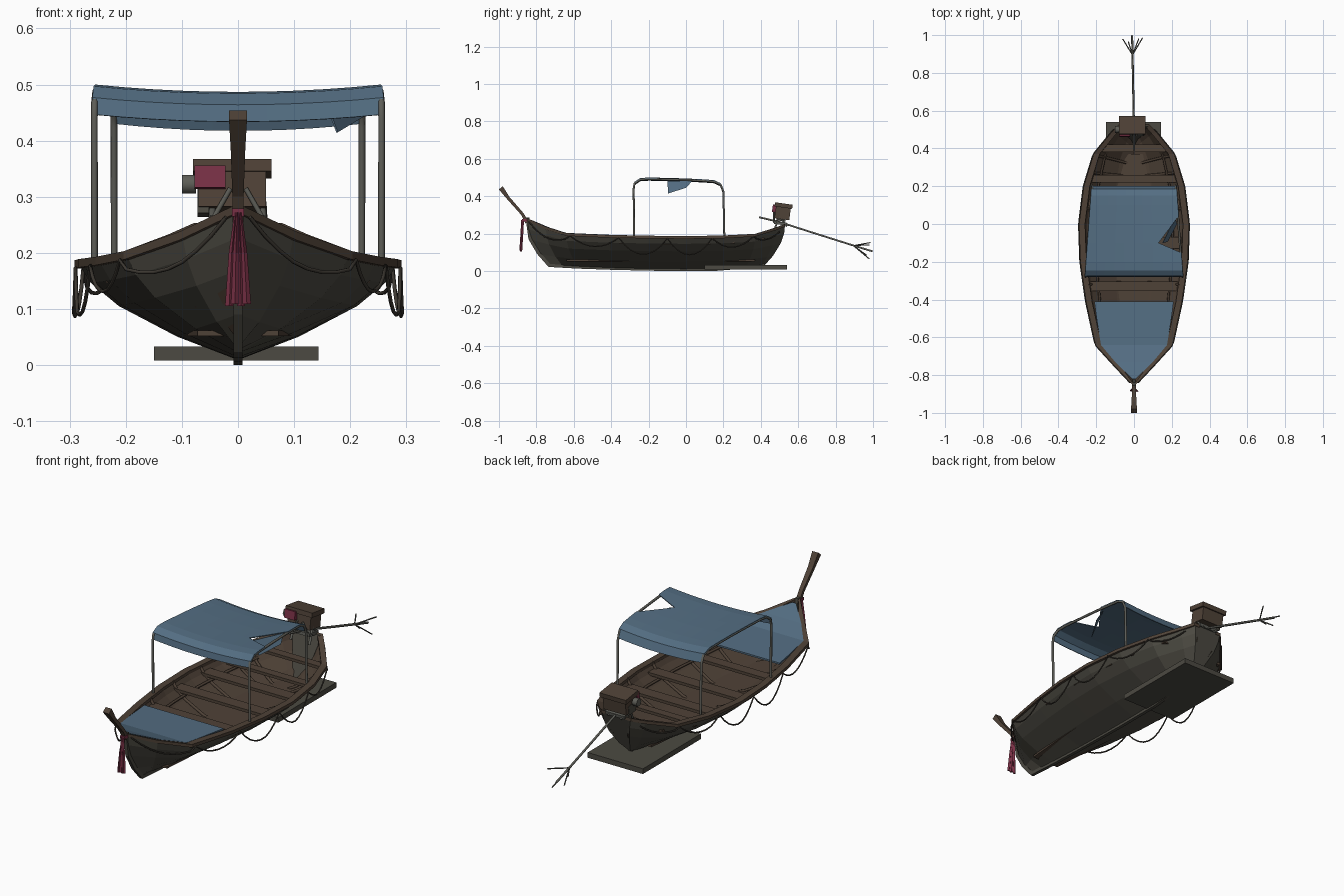
import bpy, bmesh, math
from mathutils import Vector, Matrix

if "Cube" in bpy.data.objects:
    bpy.data.objects.remove(bpy.data.objects["Cube"])


def material(name, rgb):
    m = bpy.data.materials.new(name)
    m.diffuse_color = (*rgb, 1)
    m.use_nodes = True
    m.node_tree.nodes["Principled BSDF"].inputs["Base Color"].default_value = m.diffuse_color
    return m


HULL = material("weathered hull", (0.072, 0.068, 0.054))
WOOD = material("brown wood", (0.078, 0.054, 0.038))
BLUE = material("blue canvas", (0.088, 0.155, 0.225))
RED = material("red cloth", (0.19, 0.03, 0.06))
METAL = material("grey metal", (0.11, 0.11, 0.095))
ROPE = material("dark rope", (0.05, 0.043, 0.034))


def add_object(name, bm, *mats):
    bmesh.ops.recalc_face_normals(bm, faces=bm.faces)
    me = bpy.data.meshes.new(name)
    bm.to_mesh(me)
    bm.free()
    for m in mats:
        me.materials.append(m)
    ob = bpy.data.objects.new(name, me)
    bpy.context.collection.objects.link(ob)
    return ob


def loft(name, rings, *mats, closed=True, inner_from=None):
    """Skin a list of equal rings; segments from inner_from on use material 1."""
    bm = bmesh.new()
    vs = [[bm.verts.new(p) for p in r] for r in rings]
    n = len(rings[0])
    for a, b in zip(vs, vs[1:]):
        for j in range(n if closed else n - 1):
            k = (j + 1) % n
            f = bm.faces.new((a[j], a[k], b[k], b[j]))
            if inner_from is not None and j >= inner_from:
                f.material_index = 1
    if closed:
        bm.faces.new(vs[0][::-1])
        bm.faces.new(vs[-1])
    return add_object(name, bm, *mats)


def box(name, center, size, mat, tilt=0):
    bm = bmesh.new()
    mx = Matrix.Translation(center) @ Matrix.Rotation(tilt, 4, 'X') @ Matrix.Diagonal((*size, 1))
    bmesh.ops.create_cube(bm, size=1, matrix=mx)
    return add_object(name, bm, mat)


def bake(ob):
    dg = bpy.context.evaluated_depsgraph_get()
    return bpy.data.meshes.new_from_object(ob.evaluated_get(dg))


def tube(name, pts, r, mat):
    cu = bpy.data.curves.new(name, 'CURVE')
    cu.dimensions = '3D'
    cu.bevel_depth, cu.bevel_resolution, cu.use_fill_caps = r, 1, True
    sp = cu.splines.new('POLY')
    sp.points.add(len(pts) - 1)
    for p, q in zip(sp.points, pts):
        p.co = (*q, 1)
    tmp = bpy.data.objects.new(name + "_path", cu)
    bpy.context.collection.objects.link(tmp)
    me = bake(tmp)
    bpy.data.objects.remove(tmp)
    me.materials.clear()
    me.materials.append(mat)
    ob = bpy.data.objects.new(name, me)
    bpy.context.collection.objects.link(ob)
    return ob


# Hull stations: gunwale y, half width, gunwale z, keel y, keel z
ST = [(-.85, .006, .28, -.73, .03), (-.75, .10, .235, -.66, .027), (-.64, .20, .20, -.58, .022),
      (-.41, .25, .19, -.38, .014), (-.2, .28, .186, -.2, .01), (0, .287, .184, 0, .009),
      (.2, .262, .187, .2, .012), (.37, .21, .196, .32, .02), (.48, .12, .23, .40, .026),
      (.53, .075, .25, .42, .03)]
SECTION = [(0, 0), (.38, .24), (.74, .55), (.91, .78), (1, 1)]


def station(y):
    for a, b in zip(ST, ST[1:]):
        if y <= b[0]:
            t = (y - a[0]) / (b[0] - a[0])
            return [p + (q - p) * t for p, q in zip(a, b)]
    return ST[-1]


def section(s, inset=0.0):
    yg, w, zg, yk, zk = s
    w = max(w - inset, w * .3)
    half = [(w * fx, yk + (yg - yk) * (1 - (1 - fz) ** 2), zk + (zg - zk) * fz + inset * (1 - fz))
            for fx, fz in SECTION]
    return [(-x, y, z) for x, y, z in half[:0:-1]] + half


# Hull shell, outside grey and inside brown, with a closed transom
loft("hull", [section(s) + section(s, .014)[::-1] for s in ST], HULL, WOOD, inner_from=8)
end = section(ST[-1])
loft("transom", [end, [(x * .98, y - .015, z) for x, y, z in end]], HULL)

# Gunwale rails, ribs and rope swags on both sides
KNOTS = [-.84, -.62, -.36, -.1, .14, .36, .52]
DIPS = [.045, .05, .085, .085, .05, .035]
for sx, side in ((-1, "left"), (1, "right")):
    rail = []
    for y, w, z, *_ in ST:
        o, i = w + .004, max(w - .028, 0)
        rail.append([(sx * o, y, z - .012), (sx * o, y, z + .003), (sx * i, y, z + .003), (sx * i, y, z - .012)])
    loft(side + "_gunwale", rail, WOOD)
    rope = []
    for (a, b), d in zip(zip(KNOTS, KNOTS[1:]), DIPS):
        for k in range(8):
            t = k / 8
            y = a + (b - a) * t
            s = station(y)
            rope.append((sx * (s[1] + .006), y, s[2] - .012 - d * 4 * t * (1 - t)))
    tube(side + "_rope", rope, .0035, ROPE)
    # stringer inside the hull
    tube(side + "_stringer", [(sx * s[1] * .72, s[0], s[4] + (s[2] - s[4]) * .68) for s in ST[2:8]], .006, WOOD)

for i, y in enumerate((-.5, -.32, -.12, .08, .27, .36)):
    tube(f"rib_{i}", section(station(y), .018), .007, WOOD)

# Floor boards and cross seats
loft("floor", [[(-s[1] * .36, s[0], .062), (s[1] * .36, s[0], .062),
                (s[1] * .36, s[0], .052), (-s[1] * .36, s[0], .052)] for s in ST[2:8]], WOOD)
for i, (y, d) in enumerate(((-.33, .05), (-.1, .06), (.1, .06), (.24, .04), (.4, .04))):
    s = station(y)
    box(f"seat_{i}", (0, y, s[2] - .035), (s[1] * 1.8, d, .014), WOOD)

# Blue foredeck
deck = []
for y, w in ((-.82, .01), (-.73, .10), (-.64, .175), (-.52, .195), (-.41, .21)):
    z = station(y)[2] + .004
    deck.append([(-w, y, z), (w, y, z), (w, y, z - .008), (-w, y, z - .008)])
loft("foredeck", deck, BLUE)

# Keel and stem timber, prow blade
KEEL = [(-.858, .285, .02, 0), (-.842, .17, .02, .005), (-.795, .09, .015, .01), (-.735, .022, .01, .015),
        (-.58, .013, 0, .02), (-.38, .006, 0, .02), (-.1, 0, 0, .02), (.15, 0, 0, .02), (.42, .022, 0, .02)]
loft("keel_and_stem", [[(-.008, y, z), (.008, y, z), (.008, y + dy, z + dz), (-.008, y + dy, z + dz)]
                       for y, z, dy, dz in KEEL], HULL)
PROW = [(-.85, .26, .010, .010), (-.875, .305, .010, .008), (-.95, .39, .013, .009), (-.99, .445, .016, .014)]
loft("prow_blade", [[(-w, y - t * .75, z - t * .6), (w, y - t * .75, z - t * .6),
                     (w, y + t * .75, z + t * .6), (-w, y + t * .75, z + t * .6)] for y, z, w, t in PROW], WOOD)

# Red sash tied on the stem
box("sash_knot", (0, -.862, .272), (.022, .03, .014), RED)
for i, x in enumerate((-.015, -.005, .005, .015)):
    rings = []
    for z, f, y in ((.272, .3, -.872), (.2, .75, -.876), (.105 + .004 * (i % 2), 1.05, -.882)):
        c, h, q = x * f, .007 * f, y - .003 * (i % 2)
        rings.append([(c - h, q, z), (c, q - .006, z), (c + h, q, z), (c, q + .006, z)])
    loft(f"sash_strip_{i}", rings, RED)

# Canopy frame: one bent tube per side
ARCH = [(-.28, .445), (-.275, .475), (-.245, .495), (-.2, .498), (-.1, .496), (0, .493),
        (.1, .488), (.15, .484), (.185, .468), (.2, .43)]


def half_width(y):
    return .26 - .035 * (y + .28) / .48


for sx, side in ((-1, "left"), (1, "right")):
    pts = [(-.277, .18)] + [(y, z - .006) for y, z in ARCH] + [(.205, .18)]
    tube(side + "_canopy_frame", [(sx * (half_width(y) - .004), y, z) for y, z in pts], .006, METAL)

# Canopy cloth, sagging in the middle, with a torn notch
COLS = [i / 5 - 1 for i in range(11)]
canopy = loft("canopy", [[(u * half_width(y), y, z + .002 - .013 * (1 - u * u)) for u in COLS]
                         for y, z in ARCH], BLUE, closed=False)
canopy.modifiers.new("thickness", 'SOLIDIFY').thickness = .004
TEAR = [(.13, -.1), (.31, -.178), (.29, .113)]
cutter = loft("tear_cutter", [[(x, y, z) for x, y in TEAR] for z in (.35, .6)], BLUE)
cutter.hide_render = True
cut = canopy.modifiers.new("tear", 'BOOLEAN')
cut.operation, cut.object = 'DIFFERENCE', cutter
bpy.context.view_layer.update()
cloth = bake(canopy)
canopy.modifiers.clear()
canopy.data = cloth
bpy.data.objects.remove(cutter)
flap = [(.15, -.1, .482), (.215, .035, .483), (.225, -.0, .445), (.175, -.095, .415)]
loft("torn_flap", [flap, [(x + .003, y, z) for x, y, z in flap]], BLUE)

# Plank under the stern
box("stern_plank", (-.003, .32, .021), (.293, .44, .025), HULL)

# Engine on the stern with mount, exhaust and red cover
T = math.radians(-8)
box("engine_block", (-.01, .517, .312), (.12, .08, .07), WOOD, T)
box("engine_lid", (-.01, .522, .35), (.14, .095, .022), WOOD, T)
box("engine_red_cover", (-.05, .472, .335), (.055, .02, .04), RED, T)
box("engine_side_tank", (-.062, .51, .29), (.02, .05, .045), HULL, T)
tube("exhaust", [(-.1, .5, .322), (-.075, .5, .322)], .019, METAL)
for i, x in enumerate((-.045, .045)):
    tube(f"mount_leg_{i}", [(x * 1.1, .47, .215), (x, .50, .29), (x * .7, .54, .24)], .006, METAL)
    tube(f"mount_brace_{i}", [(x, .47, .26), (x * .3, .47, .315)], .005, METAL)
box("engine_mount", (0, .505, .255), (.10, .07, .015), METAL, T)

# Tiller, long propeller shaft and prongs
tube("propeller_shaft", [(0, .39, .288), (0, .5, .262), (-.004, .7, .198), (-.008, .9, .135), (-.01, .998, .105)],
     .0055, METAL)
for i, tip in enumerate(((-.06, .98, .14), (.045, .985, .152), (.025, .98, .065), (-.03, .965, .085))):
    tube(f"propeller_prong_{i}", [(-.008, .895, .136), tip], .003, METAL)
